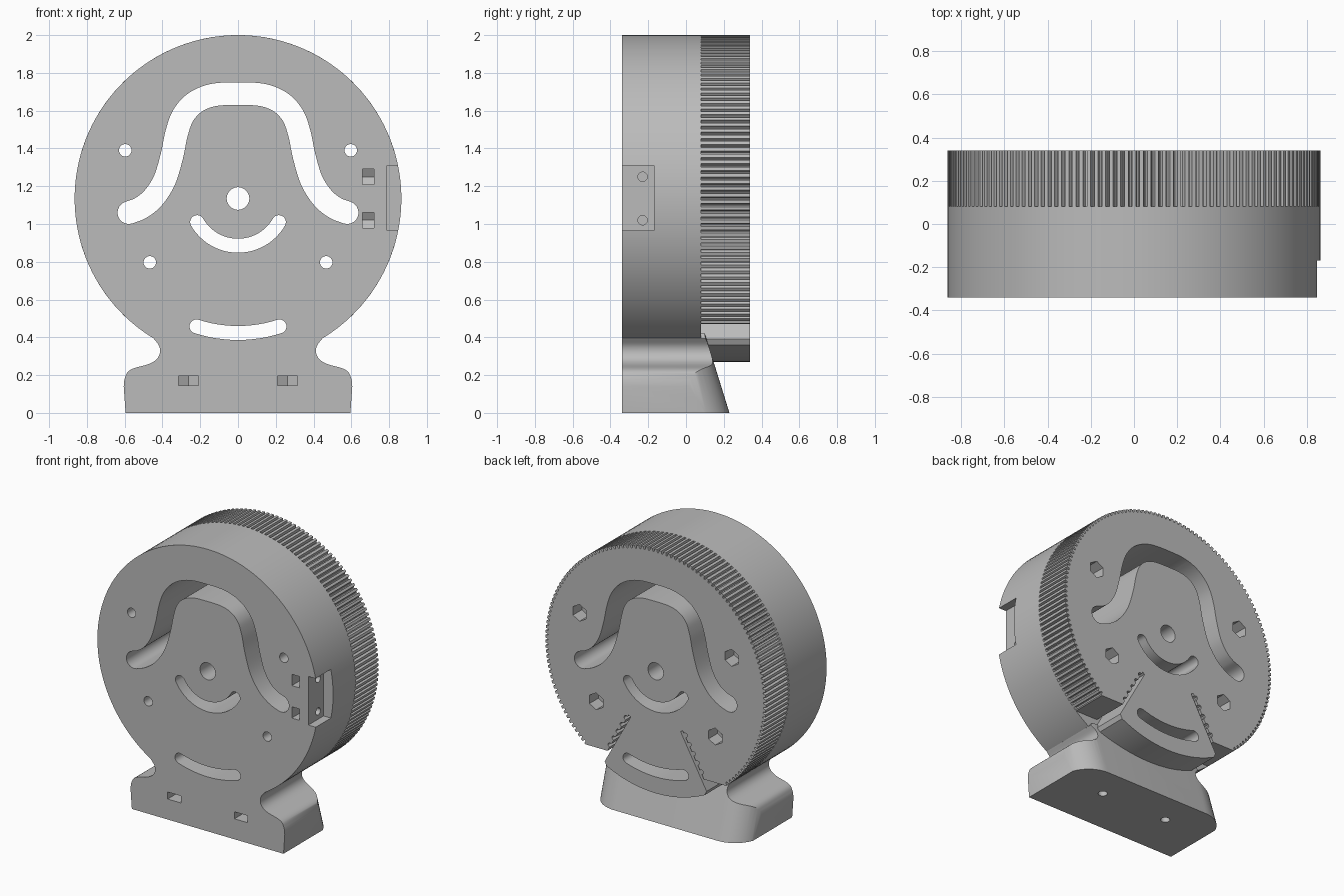
import bpy, bmesh, math
from mathutils import Vector

if "Cube" in bpy.data.objects:
    bpy.data.objects.remove(bpy.data.objects["Cube"])

R, CZ = 0.865, 1.135                    # disc radius and centre height
FRONT, MID, BACK = -0.34, 0.08, 0.34    # depth of body and wheel

grey = bpy.data.materials.new("plain grey")
grey.use_nodes = True
grey.diffuse_color = (0.5, 0.5, 0.5, 1)
grey.node_tree.nodes["Principled BSDF"].inputs["Base Color"].default_value = (0.5, 0.5, 0.5, 1)


def prism(name, pts, a, b, axis="y", shear=0.0):
    """Extrude a 2D outline from a to b along an axis."""
    def place(p, t):
        return {"x": (t, p[0], p[1]),
                "y": (p[0], t, p[1]),
                "z": (p[0], p[1] + shear * t, t)}[axis]
    bm = bmesh.new()
    lo = [bm.verts.new(place(p, a)) for p in pts]
    hi = [bm.verts.new(place(p, b)) for p in pts]
    bm.faces.new(lo)
    bm.faces.new(hi[::-1])
    n = len(pts)
    for i in range(n):
        j = (i + 1) % n
        bm.faces.new((lo[j], lo[i], hi[i], hi[j]))
    bmesh.ops.recalc_face_normals(bm, faces=bm.faces)
    mesh = bpy.data.meshes.new(name)
    bm.to_mesh(mesh)
    bm.free()
    mesh.materials.append(grey)
    obj = bpy.data.objects.new(name, mesh)
    bpy.context.collection.objects.link(obj)
    return obj


def boolean(obj, tool, operation="DIFFERENCE", keep=False):
    mod = obj.modifiers.new("cut", "BOOLEAN")
    mod.solver, mod.operation, mod.object = "EXACT", operation, tool
    bpy.context.view_layer.objects.active = obj
    bpy.ops.object.modifier_apply(modifier=mod.name)
    if not keep:
        bpy.data.objects.remove(tool)


def circle(cx, cz, r, n=32, start=0.0):
    return [(cx + r * math.cos(start + math.tau * i / n),
             cz + r * math.sin(start + math.tau * i / n)) for i in range(n)]


def polar(r, deg):
    """Point around the disc centre, measured from straight down."""
    a = math.radians(deg)
    return (r * math.sin(a), CZ - r * math.cos(a))


def mirror(half):
    """Complete an outline whose first and last points may lie on x = 0."""
    return half + [(-x, z) for x, z in reversed(half) if abs(x) > 1e-4]


def smooth(pts, steps=5):
    """Catmull-Rom curve through the points."""
    v = [Vector(p) for p in pts]
    v = [2 * v[0] - v[1]] + v + [2 * v[-1] - v[-2]]
    out = []
    for p0, p1, p2, p3 in zip(v, v[1:], v[2:], v[3:]):
        for k in range(steps):
            t = k / steps
            out.append(0.5 * (2 * p1 + (p2 - p0) * t + (2 * p0 - 5 * p1 + 4 * p2 - p3) * t * t
                              + (3 * p1 - p0 - 3 * p2 + p3) * t ** 3))
    return [tuple(p) for p in out] + [tuple(pts[-1])]


def slot(path, r, caps=10):
    """Outline of a round-ended slot along a path."""
    v = [Vector(p) for p in path]
    n = len(v)
    left, right = [], []
    for i, p in enumerate(v):
        d = (v[min(i + 1, n - 1)] - v[max(i - 1, 0)]).normalized()
        s = Vector((-d.y, d.x)) * r
        left.append(p + s)
        right.append(p - s)

    def cap(c, start):
        a = math.atan2(start.y - c.y, start.x - c.x)
        return [c + r * Vector((math.cos(a - math.pi * k / caps), math.sin(a - math.pi * k / caps)))
                for k in range(1, caps)]
    return [tuple(p) for p in left + cap(v[-1], left[-1]) + right[::-1] + cap(v[0], right[0])]


# Belt tooth pattern: fraction of a pitch, fraction of groove depth
PITCH, DEPTH, TEETH = 0.065, 0.02, 60
GROOVE = [(0.25, 0), (0.31, 0.7), (0.42, 1), (0.58, 1), (0.69, 0.7), (0.75, 0)]

# Main round body
body = prism("body", circle(0, CZ, R, 128, math.pi / 128), FRONT, MID)

# Foot with a waisted neck, sloping back and rounded rear corners
foot_side = [(0.595, 0), (0.605, 0.14)] + smooth(
    [(0.602, 0.175), (0.585, 0.215), (0.55, 0.237), (0.48, 0.256), (0.435, 0.28),
     (0.414, 0.315), (0.418, 0.355), (0.448, 0.395)], 4) + [(0.43, 0.42)]
foot = prism("foot", mirror(foot_side), FRONT, 0.35)
corner = [(0.407 + 0.2 * math.cos(a), 0.03 + 0.2 * math.sin(a))
          for a in [math.pi / 2 * k / 12 for k in range(13)]]
plan = prism("foot_plan", mirror([(0.607, -0.6)] + corner), -0.02, 0.6, "z", -0.31)
boolean(foot, plan, "INTERSECT")
boolean(body, foot, "UNION")

# Toothed wheel with a lower wedge split off by two toothed belt slits
half = [polar(R, d) for d in range(0, 25, 2)] + [(0.385, CZ - 0.775), (0.40, CZ - 0.745)]
apex = Vector((0.195, CZ - 0.375))
along = (Vector((0.40, CZ - 0.745)) - apex).normalized()
across = Vector((-along.y, along.x))
half.append(tuple(apex))
inner = apex + across * 0.02
half.append(tuple(inner))
for k in range(5):
    half += [tuple(inner + along * PITCH * (k + f) + across * DEPTH * g) for f, g in GROOVE]
flat_z = 0.47
end = inner + along * ((flat_z - inner.y) / along.y)
half.append(tuple(end))
first = math.degrees(math.acos((CZ - flat_z) / R))
half.append(polar(R, first))
step = (180 - first) / TEETH
for k in range(TEETH):
    half += [polar(R - DEPTH * g, first + step * (k + f)) for f, g in GROOVE]
half.append((0, CZ + R))
wheel = prism("toothed_wheel", mirror(half), MID, BACK)

# Slots and round holes through both parts
right_path = [(0, 1.69), (0.13, 1.683), (0.225, 1.645), (0.29, 1.575), (0.325, 1.48),
              (0.35, 1.36), (0.39, 1.23), (0.45, 1.137), (0.515, 1.085), (0.578, 1.06)]
cam_path = [(-x, z) for x, z in right_path[:0:-1]] + right_path
bolts = [(s * x, z) for s in (-1, 1) for x, z in ((0.597, 1.39), (0.467, 0.797))]
through = [slot(smooth(cam_path), 0.06),
           slot([polar(0.25, d) for d in range(-60, 61, 5)], 0.037),
           slot([polar(0.712, d) for d in range(-18, 19, 3)], 0.037),
           circle(0, CZ, 0.06)] + [circle(x, z, 0.033, 24) for x, z in bolts]
for outline in through:
    cutter = prism("cutter", outline, -0.5, 0.5)
    boolean(body, cutter, keep=True)
    boolean(wheel, cutter)

# Hexagonal nut recesses on the wheel
for x, z in bolts:
    boolean(wheel, prism("cutter", circle(x, z, 0.06, 6, math.pi / 6), BACK - 0.1, 0.5))

# Side notch with two bolt holes and nut traps
boolean(body, prism("cutter", [(-0.5, 0.965), (-0.17, 0.965), (-0.17, 1.31), (-0.5, 1.31)],
                    0.79, 1.0, "x"))
for z in (1.02, 1.25):
    trap = [(-0.5, z - 0.04), (-0.207, z - 0.04), (-0.184, z), (-0.207, z + 0.04), (-0.5, z + 0.04)]
    boolean(body, prism("cutter", trap, 0.66, 0.72, "x"))
    boolean(body, prism("cutter", circle(-0.23, z, 0.025, 20), 0.64, 0.95, "x"))

# Foot nut traps and mounting holes
for x in (-0.262, 0.262):
    w = 0.052
    trap = [(x - w, -0.5), (x + w, -0.5), (x + w, 0.03), (x, 0.06), (x - w, 0.03)]
    boolean(body, prism("cutter", trap, 0.145, 0.195, "z"))
    boolean(body, prism("cutter", circle(x, 0, 0.03, 20), -0.1, 0.22, "z"))

# Smooth curved walls, keep edges crisp
for obj in (body, wheel):
    bpy.ops.object.select_all(action="DESELECT")
    obj.select_set(True)
    bpy.context.view_layer.objects.active = obj
    bpy.ops.object.shade_smooth_by_angle(angle=math.radians(30))
